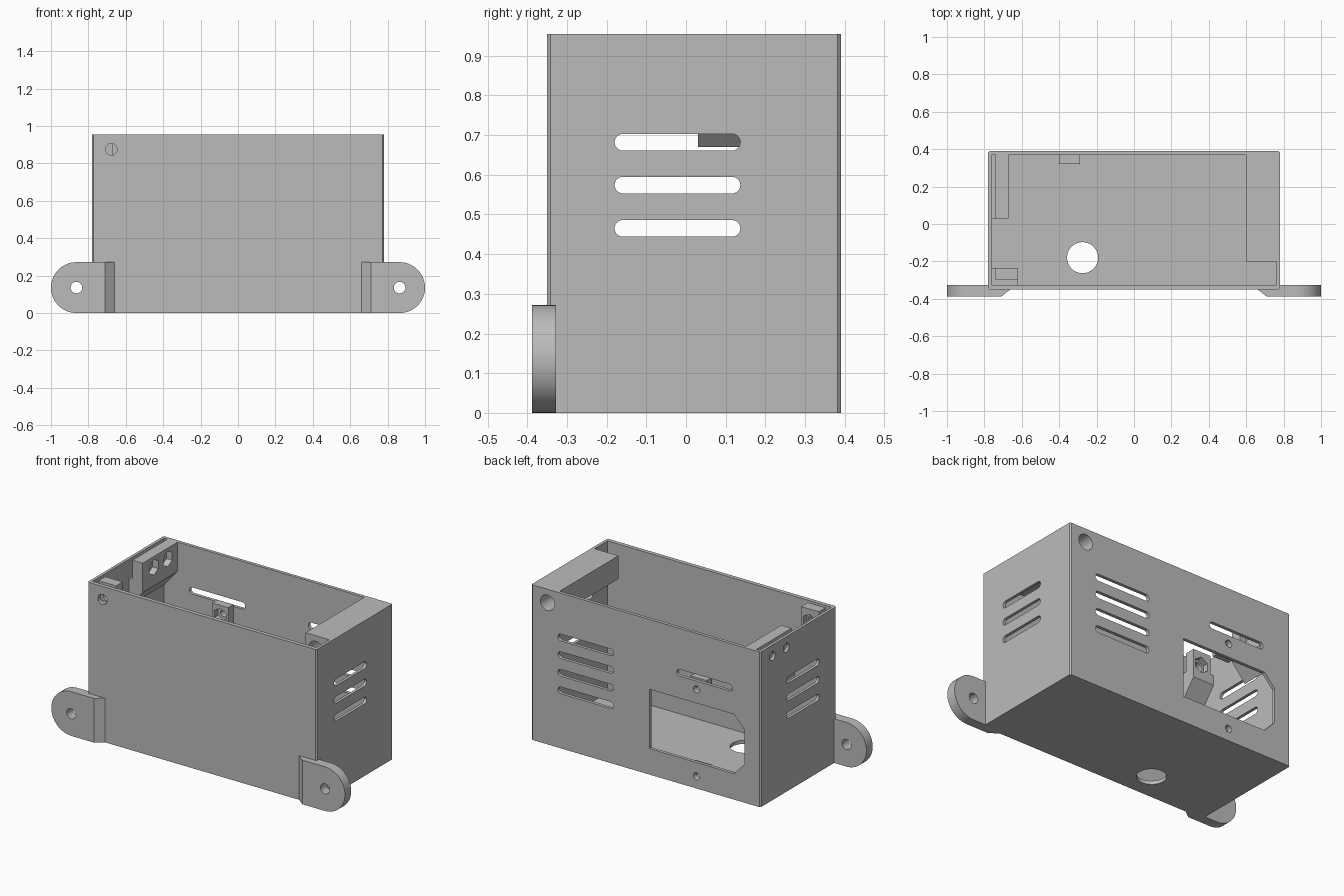
import bpy, bmesh
from math import pi, cos, sin

if "Cube" in bpy.data.objects:
    bpy.data.objects.remove(bpy.data.objects["Cube"])

GREY = bpy.data.materials.new("grey plastic")
GREY.use_nodes = True
COL = (0.5, 0.5, 0.5, 1)
GREY.diffuse_color = COL
GREY.node_tree.nodes["Principled BSDF"].inputs["Base Color"].default_value = COL

# Outer limits, inner limits and height of the housing
X, IX = 0.78, 0.762
Y0, Y1, IY0, IY1 = -0.35, 0.39, -0.325, 0.37
H = 0.955


def prism(name, pts, axis, a, b):
    """Extrude a 2D outline from a to b along the given axis."""
    place = {"X": lambda u, v, w: (w, u, v),
             "Y": lambda u, v, w: (u, w, v),
             "Z": lambda u, v, w: (u, v, w)}[axis]
    bm = bmesh.new()
    low = [bm.verts.new(place(u, v, a)) for u, v in pts]
    top = [bm.verts.new(place(u, v, b)) for u, v in pts]
    bm.faces.new(low)
    bm.faces.new(top)
    n = len(pts)
    for i in range(n):
        j = (i + 1) % n
        bm.faces.new((low[i], low[j], top[j], top[i]))
    bmesh.ops.recalc_face_normals(bm, faces=bm.faces)
    me = bpy.data.meshes.new(name)
    bm.to_mesh(me)
    bm.free()
    me.materials.append(GREY)
    ob = bpy.data.objects.new(name, me)
    bpy.context.collection.objects.link(ob)
    return ob


def rect(u0, u1, v0, v1):
    return [(u0, v0), (u1, v0), (u1, v1), (u0, v1)]


def ring(u, v, r, n=32):
    return [(u + r * cos(2 * pi * (i + .5) / n), v + r * sin(2 * pi * (i + .5) / n))
            for i in range(n)]


def hexagon(u, v, r=0.048):
    return [(u + r * sin(pi * i / 3), v + r * cos(pi * i / 3)) for i in range(6)]


def capsule(u0, u1, v, r=0.021, n=12):
    right = [(u1 - r + r * sin(pi * i / n), v - r * cos(pi * i / n)) for i in range(n + 1)]
    left = [(u0 + r - r * sin(pi * i / n), v + r * cos(pi * i / n)) for i in range(n + 1)]
    return right + left


def cut(target, *outline):
    """Subtract a prism from the target."""
    cutter = prism("cutter", *outline)
    mod = target.modifiers.new("cut", "BOOLEAN")
    mod.operation, mod.solver, mod.object = "DIFFERENCE", "EXACT", cutter
    bpy.context.view_layer.objects.active = target
    bpy.ops.object.modifier_apply(modifier=mod.name)
    bpy.data.objects.remove(cutter)


# Housing: open-topped box with slightly softened upright corners
c = 0.008
outline = [(-X + c, Y0), (X - c, Y0), (X, Y0 + c), (X, Y1 - c),
           (X - c, Y1), (-X + c, Y1), (-X, Y1 - c), (-X, Y0 + c)]
housing = prism("housing", outline, "Z", 0, H)
cut(housing, rect(-IX, IX, IY0, IY1), "Z", 0.022, 1.2)

# Ventilation slots in both end walls and the back
LEVELS = (0.682, 0.574, 0.465, 0.357)
for z in LEVELS[:3]:
    cut(housing, capsule(-0.18, 0.137, z), "X", -1, 1)
for z in LEVELS:
    cut(housing, capsule(0.22, 0.6, z), "Y", 0.3, 0.5)
cut(housing, capsule(-0.59, -0.21, LEVELS[0]), "Y", 0.3, 0.5)

# Socket opening with two clipped corners, and the cable hole in the floor
socket = [(-0.025, 0.16), (-0.025, 0.525), (-0.6, 0.525),
          (-0.67, 0.45), (-0.67, 0.235), (-0.6, 0.16)]
cut(housing, socket, "Y", 0.3, 0.5)
cut(housing, ring(-0.275, -0.18, 0.083, 48), "Z", -0.1, 0.1)

# Socket screw bosses on the back wall
SX = -0.345
for name, z, lo, hi in (("upper_screw_boss", 0.61, 0.54, 0.672),
                        ("lower_screw_boss", 0.075, 0.022, 0.135)):
    boss = prism(name, rect(SX - 0.055, SX + 0.055, lo, hi), "Y", 0.32, IY1)
    cut(boss, hexagon(SX, z, 0.044), "Y", 0.3, 0.355)
    for part in (boss, housing):
        cut(part, ring(SX, z, 0.022), "Y", 0.25, 0.5)

# Nut block on the right end wall, with a lip groove and sloped underside
end_block = prism("end_nut_block",
                  [(-IX, 0.67), (-0.67, 0.775), (-0.67, H), (-0.74, H),
                   (-0.74, 0.84), (-IX, 0.84)], "Y", 0.03, IY1)
for y in (0.14, 0.275):
    cut(end_block, hexagon(y, 0.888), "X", -0.71, -0.6)
    for part in (end_block, housing):
        cut(part, ring(y, 0.888, 0.027), "X", -0.9, -0.6)

# Nut block in the front right corner
corner_block = prism("corner_nut_block",
                     [(IY0, 0.67), (-0.235, 0.78), (-0.235, H), (-0.3, H),
                      (-0.3, 0.84), (IY0, 0.84)], "X", -IX, -0.62)
cut(corner_block, rect(-0.8, -0.74, -0.4, -0.2), "Z", 0.84, 1.2)
cut(corner_block, hexagon(-0.677, 0.875), "Y", -0.27, -0.2)
for part in (corner_block, housing):
    cut(part, ring(-0.677, 0.875, 0.031), "Y", -0.5, -0.2)

# Long block on the left end wall with a through tunnel
tunnel_block = prism("tunnel_block", rect(0.6, IX, -0.2, IY1), "Z", 0.812, H)
for part in (tunnel_block, housing):
    cut(part, ring(0.67, 0.872, 0.048), "Y", -0.25, 0.5)

# Mounting lugs: rounded outer end, sloped inner end, screw hole
R = 0.136
for side, name in ((1, "left_mounting_lug"), (-1, "right_mounting_lug")):
    tip = [(side * (1 - R + R * sin(pi * i / 24)), R - R * cos(pi * i / 24))
           for i in range(25)]
    lug = prism(name, [(side * 0.655, 0)] + tip + [(side * 0.655, 2 * R)],
                "Y", -0.388, -0.327)
    wedge = [(side * 0.6, -0.5), (side * 0.71, -0.5), (side * 0.71, -0.388),
             (side * 0.655, -0.345), (side * 0.6, -0.345)]
    cut(lug, wedge, "Z", -0.1, 0.5)
    cut(lug, ring(side * (1 - R), R, 0.031), "Y", -0.5, -0.2)

# Smooth the curved walls, keep real edges crisp
bpy.ops.object.select_all(action="DESELECT")
for ob in bpy.context.scene.objects:
    if ob.type == "MESH" and GREY.name in ob.data.materials:
        ob.select_set(True)
        bpy.context.view_layer.objects.active = ob
bpy.ops.object.shade_smooth_by_angle(angle=pi / 6)
bpy.ops.object.select_all(action="DESELECT")
